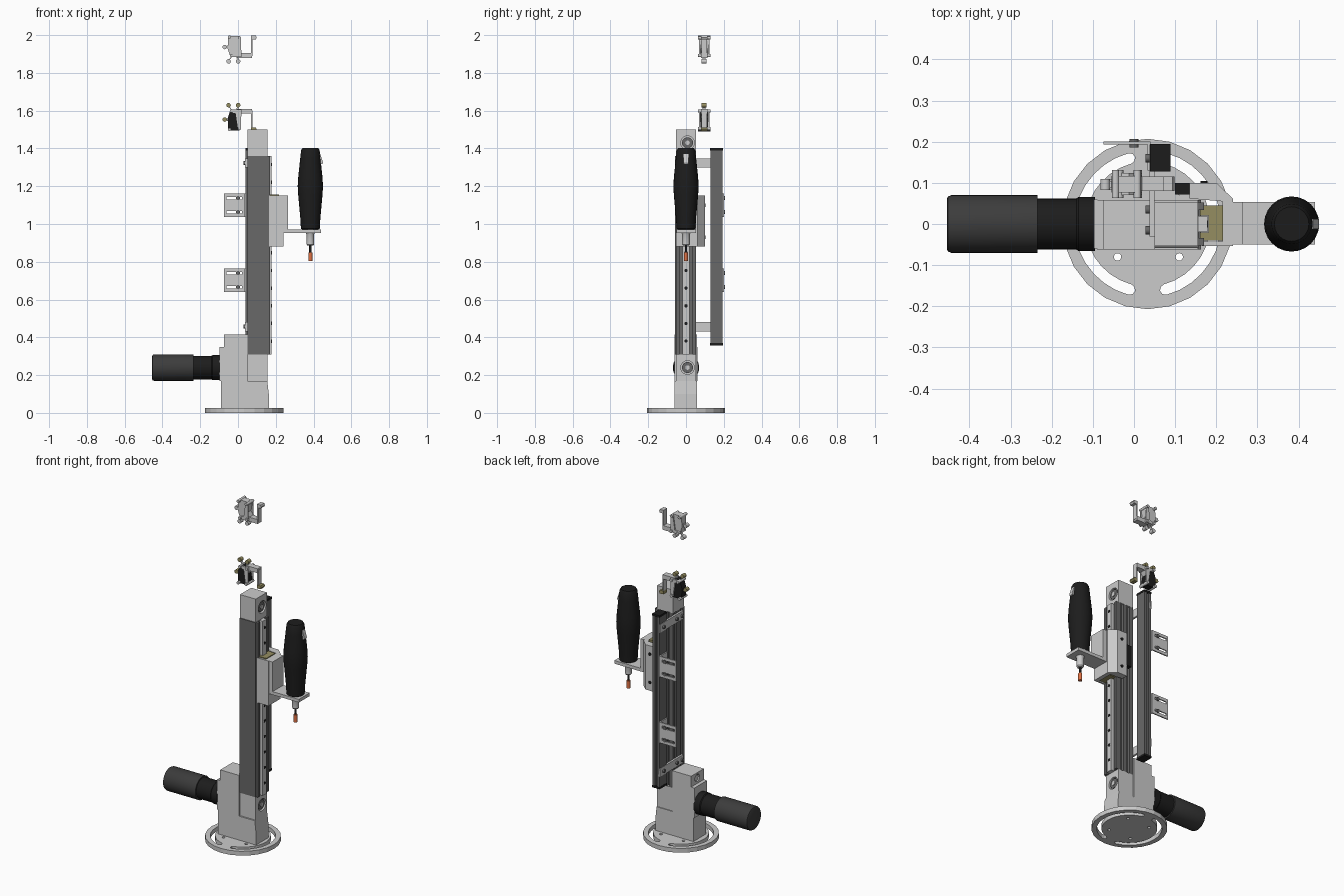
import bpy, bmesh, math


def material(name, rgb):
    m = bpy.data.materials.new(name)
    m.diffuse_color = (*rgb, 1)
    return m


BLACK = material("black", (0.012, 0.012, 0.012))
CHAR = material("charcoal", (0.045, 0.045, 0.045))
DARK = material("dark_grey", (0.14, 0.14, 0.14))
OLIVE = material("olive", (0.30, 0.27, 0.12))
ORANGE = material("orange", (0.75, 0.17, 0.06))


def finish(name, bm, mat=None, smooth=False):
    bmesh.ops.recalc_face_normals(bm, faces=bm.faces)
    me = bpy.data.meshes.new(name)
    bm.to_mesh(me)
    bm.free()
    ob = bpy.data.objects.new(name, me)
    bpy.context.collection.objects.link(ob)
    if mat:
        me.materials.append(mat)
    if smooth:
        bpy.ops.object.select_all(action='DESELECT')
        ob.select_set(True)
        bpy.context.view_layer.objects.active = ob
        bpy.ops.object.shade_smooth_by_angle(angle=math.radians(35))
    return ob


def place(axis, u, v, t):
    return {'x': (t, u, v), 'y': (u, t, v), 'z': (u, v, t)}[axis]


def prism(name, pts, axis, a, b, mat=None):
    """Outline extruded along an axis from a to b."""
    bm = bmesh.new()
    lo = [bm.verts.new(place(axis, u, v, a)) for u, v in pts]
    hi = [bm.verts.new(place(axis, u, v, b)) for u, v in pts]
    bm.faces.new(lo)
    bm.faces.new(hi)
    for i in range(len(pts)):
        j = (i + 1) % len(pts)
        bm.faces.new((lo[i], lo[j], hi[j], hi[i]))
    return finish(name, bm, mat)


def box(name, x0, x1, y0, y1, z0, z1, mat=None):
    return prism(name, [(x0, y0), (x1, y0), (x1, y1), (x0, y1)], 'z', z0, z1, mat)


def lathe(name, prof, axis, u, v, mat=None, n=24):
    """Capped turned profile of (radius, position) about an axis."""
    bm = bmesh.new()
    ang = [2 * math.pi * i / n for i in range(n)]
    rings = [[bm.verts.new(place(axis, u + r * math.cos(a), v + r * math.sin(a), t))
              for a in ang] for r, t in prof]
    bm.faces.new(rings[0])
    bm.faces.new(rings[-1])
    for p, q in zip(rings, rings[1:]):
        for i in range(n):
            j = (i + 1) % n
            bm.faces.new((p[i], p[j], q[j], q[i]))
    return finish(name, bm, mat, True)


def cyl(name, r, axis, u, v, a, b, mat=None, n=16):
    return lathe(name, [(r, a), (r, b)], axis, u, v, mat, n)


def cut(ob, *cutters):
    for c in cutters:
        m = ob.modifiers.new("cut", 'BOOLEAN')
        m.operation = 'DIFFERENCE'
        m.solver = 'EXACT'
        m.object = c
    bpy.context.view_layer.update()
    me = bpy.data.meshes.new_from_object(ob.evaluated_get(bpy.context.evaluated_depsgraph_get()))
    ob.modifiers.clear()
    ob.data = me
    for c in cutters:
        bpy.data.objects.remove(c)


# Base disc with two curved slots and bolt holes
CX = 0.033


def slot_outline(start, end):
    def p(r, d):
        return (CX + r * math.cos(math.radians(d)), r * math.sin(math.radians(d)))
    steps = [start + (end - start) * i / 14 for i in range(15)]
    return ([p(0.178, d) for d in steps] + [p(0.174, end + 3), p(0.165, end + 4.5), p(0.156, end + 3)]
            + [p(0.152, d) for d in reversed(steps)]
            + [p(0.156, start - 3), p(0.165, start - 4.5), p(0.174, start - 3)])


disc = prism("base_disc", [(CX + 0.207 * math.cos(math.pi * i / 12), 0.207 * math.sin(math.pi * i / 12))
                           for i in range(24)], 'z', 0, 0.026)
cut(disc, prism("cutter", slot_outline(-75, 75), 'z', -0.1, 0.1),
    prism("cutter", slot_outline(105, 255), 'z', -0.1, 0.1),
    *[cyl("cutter", 0.009, 'z', x, y, -0.1, 0.1) for x in (-0.04, 0.11) for y in (-0.08, 0.08)])

# Gearbox housing and drive motor
housing = prism("gearbox_housing", [(-0.09, 0.026), (0.163, 0.026), (0.163, 0.1), (0.155, 0.17), (0.05, 0.17),
                                    (0.05, 0.415), (-0.075, 0.415), (-0.075, 0.35), (-0.09, 0.35)],
                'y', -0.062, 0.058)
cut(housing, cyl("cutter", 0.022, 'x', 0, 0.383, -0.1, -0.05))
cyl("housing_plug", 0.017, 'x', 0, 0.383, -0.07, -0.045)
box("motor_flange", -0.097, -0.089, -0.06, 0.06, 0.17, 0.35)
lathe("motor_neck", [(0.062, -0.237), (0.062, -0.14), (0.066, -0.135), (0.066, -0.095)], 'x', 0, 0.24, BLACK, 32)
lathe("motor_body", [(0.06, -0.455), (0.067, -0.452), (0.07, -0.444), (0.07, -0.235)], 'x', 0, 0.24, CHAR, 32)

# Grooved column profile with flat front cover
sec = [(0.05, -0.058), (0.157, -0.058), (0.157, 0.052)]
for x in (0.128, 0.083):
    sec += [(x + 0.009, 0.052), (x + 0.009, 0.034), (x - 0.009, 0.034), (x - 0.009, 0.052)]
sec += [(0.05, 0.052)]
for y in (0.025, -0.025):
    sec += [(0.05, y + 0.007), (0.064, y + 0.007), (0.064, y - 0.007), (0.05, y - 0.007)]
prism("column_profile", sec, 'z', 0.31, 1.36, DARK)

# End caps with pulley recesses
for label, z0, z1, zc in (("lower", 0.17, 0.31, 0.24), ("upper", 1.36, 1.5, 1.43)):
    cap = box(label + "_end_cap", 0.05, 0.155, -0.053, 0.053, z0, z1)
    cut(cap, cyl("cutter", 0.036, 'x', 0.008, zc, 0.135, 0.2, n=24))
    cyl(label + "_pulley_ring", 0.029, 'x', 0.008, zc, 0.13, 0.15, DARK, 24)
    cyl(label + "_pulley_hub", 0.012, 'x', 0.008, zc, 0.14, 0.154)

# Linear rail with screw holes
box("rail", 0.155, 0.178, -0.019, 0.019, 0.31, 1.36)
for s in (-1, 1):
    box("rail_edge", 0.155, 0.17, s * 0.043 - 0.009, s * 0.043 + 0.009, 0.31, 1.36, DARK)
for i in range(11):
    cyl("rail_hole", 0.009, 'x', 0, 0.38 + i * 0.0935, 0.17, 0.1795, BLACK, 12)

# Carriage, rail block and sensor
prism("carriage", [(0.165, -0.053), (0.24, -0.053), (0.24, 0.062), (0.2, 0.1), (0.135, 0.1), (0.135, 0.062),
                   (0.215, 0.055), (0.215, -0.042), (0.165, -0.042)], 'z', 0.88, 1.15)
for z0, z1, m in ((0.885, 0.9, OLIVE), (0.9, 1.14, None), (1.14, 1.155, OLIVE)):
    prism("rail_block", [(0.16, -0.04), (0.216, -0.04), (0.216, 0.045), (0.16, 0.045), (0.16, 0.021),
                         (0.181, 0.021), (0.181, -0.021), (0.16, -0.021)], 'z', z0, z1, m)
box("sensor", 0.1, 0.136, 0.072, 0.1, 0.95, 1.08, BLACK)
for z in (0.93, 1.1):
    cyl("carriage_bolt", 0.009, 'y', 0.17, z, 0.09, 0.104, BLACK)

# Handle bracket
prism("handle_bracket", [(0.238, 0.953), (0.44, 0.953), (0.44, 0.972), (0.265, 0.972), (0.265, 1.15), (0.238, 1.15)],
      'y', -0.05, 0.053)

# Handheld tool: grip, switch, chuck and bit
HX = 0.383
lathe("tool_grip", [(0.044, 0.972), (0.05, 0.976), (0.053, 1.03), (0.064, 1.15), (0.067, 1.2), (0.064, 1.25),
                    (0.054, 1.345), (0.049, 1.39), (0.042, 1.402)], 'z', HX, 0, BLACK, 24)
prism("tool_switch", [(0.42, 1.315), (0.448, 1.318), (0.45, 1.328), (0.436, 1.37), (0.42, 1.37)], 'y', -0.012, 0.012)
lathe("tool_chuck", [(0.015, 0.885), (0.02, 0.892), (0.02, 0.945), (0.024, 0.953)], 'z', HX, 0, None, 20)
cyl("tool_shank", 0.006, 'z', HX, 0, 0.845, 0.89, BLACK)
cyl("tool_bit", 0.011, 'z', HX, 0, 0.803, 0.848, ORANGE)

# Cable duct behind the column with end caps
prism("cable_duct", [(0.04, 0.13), (0.088, 0.13), (0.088, 0.193), (0.071, 0.193), (0.071, 0.178), (0.057, 0.178),
                     (0.057, 0.193), (0.04, 0.193)], 'z', 0.368, 1.392, DARK)
for z in (0.358, 1.39):
    box("duct_cap", 0.039, 0.089, 0.127, 0.195, z, z + 0.012, BLACK)
for z in (0.457, 1.323):
    box("duct_arm", 0.038, 0.05, -0.03, 0.193, z - 0.025, z + 0.025)
    for y in (-0.015, 0.035, 0.16):
        cyl("arm_bolt", 0.01, 'x', y, z, 0.028, 0.04, DARK, 12)

# Slotted mounting plates on the duct
for z in (0.703, 1.1):
    plate = box("mount_plate", -0.074, 0.04, 0.193, 0.2, z - 0.062, z + 0.062)
    cut(plate, *[box("cutter", -0.062, 0.02, 0.15, 0.25, z + d - 0.007, z + d + 0.007) for d in (-0.037, 0.037)])
    box("mount_flange", 0.033, 0.04, 0.13, 0.194, z - 0.062, z + 0.062)
    for d in (-0.037, 0.037):
        cyl("plate_bolt", 0.011, 'y', 0.0, z + d, 0.186, 0.206, DARK, 12)


# Cable guide, built once upright and once mirrored downward
def guide(label, fz, body_mat, pad_mat):
    def pr(part, pts, y0, y1, mat=None):
        prism(label + part, [(x, fz(z)) for x, z in pts], 'y', y0, y1, mat)

    def pin(part, x, z, r, y0, y1, mat=None):
        cyl(label + part, r, 'y', x, fz(z), y0, y1, mat, 12)

    pr("_body", [(-0.055, 1.93), (-0.052, 1.995), (0.008, 1.995), (0.012, 1.97), (-0.002, 1.885), (-0.04, 1.885)],
       0.077, 0.117, body_mat)
    for y in (0.07, 0.117):
        pr("_link", [(0.0, 1.985), (0.016, 1.978), (0.018, 1.885), (-0.03, 1.885), (-0.03, 1.9), (-0.012, 1.905)],
           y, y + 0.007)
    pr("_arm", [(-0.005, 1.88), (0.075, 1.88), (0.075, 1.906), (0.02, 1.906), (0.005, 1.93)], 0.08, 0.115)
    pr("_post", [(0.07, 1.89), (0.077, 1.89), (0.077, 1.985), (0.07, 1.985)], 0.083, 0.112)
    pr("_pad", [(0.07, 1.978), (0.094, 1.978), (0.099, 1.988), (0.094, 1.998), (0.07, 1.998)], 0.08, 0.115, pad_mat)
    for x, z in ((-0.045, 1.99), (0.008, 1.985), (-0.035, 1.892), (0.01, 1.892)):
        pin("_pin", x, z, 0.009, 0.063, 0.131)
    for x, z, tx, tz in ((-0.07, 1.937, -0.045, 1.945), (-0.05, 1.861, -0.03, 1.89), (0.001, 1.861, -0.006, 1.89)):
        pin("_roller", x, z, 0.012, 0.083, 0.109, pad_mat)
        pr("_roller_link", [(x - 0.004, z), (x + 0.004, z + 0.004), (tx + 0.004, tz + 0.004), (tx - 0.004, tz)],
           0.088, 0.104)


guide("upper_guide", lambda z: z, None, None)
guide("lower_guide", lambda z: 3.49 - z, BLACK, OLIVE)
